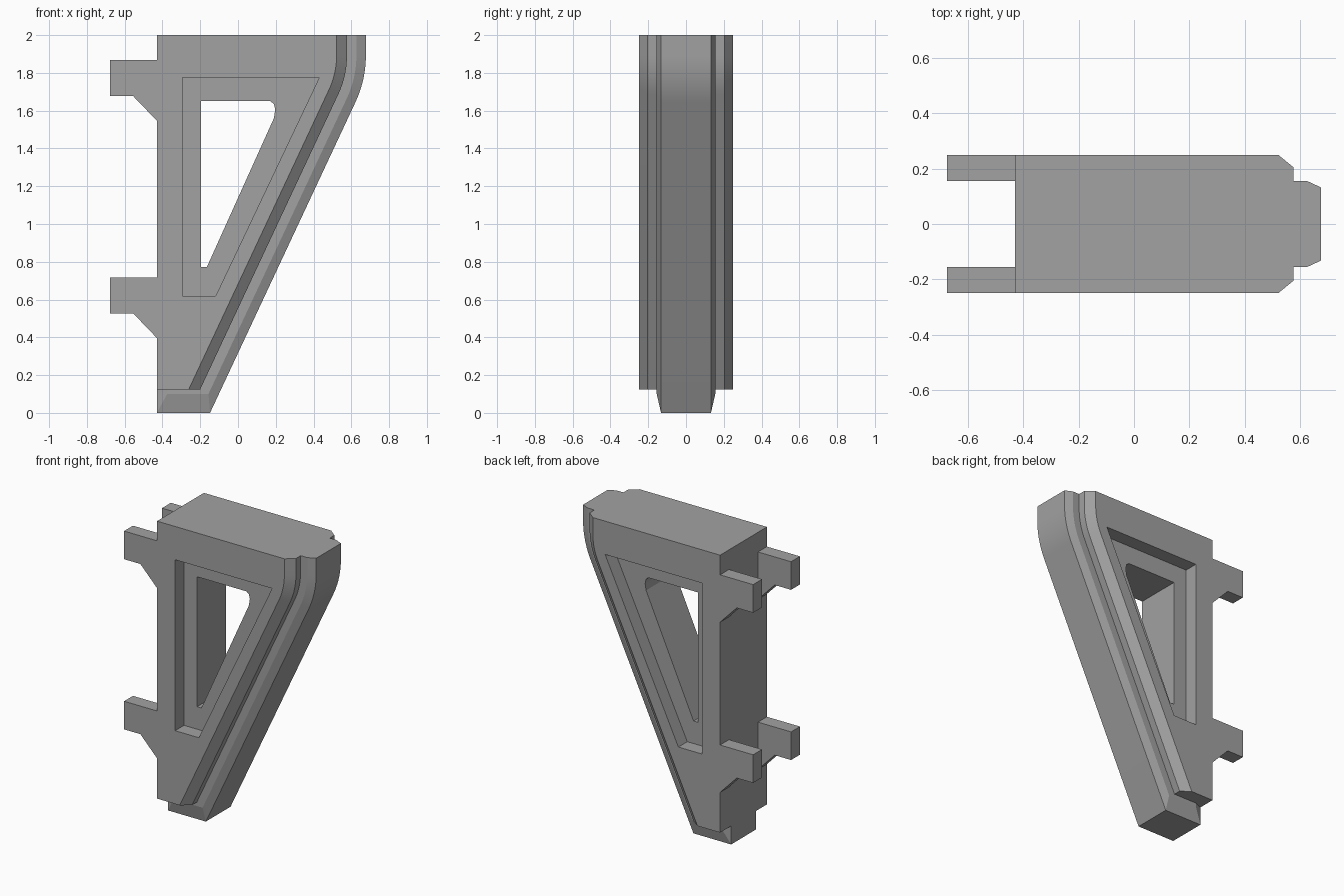
import bpy
import bmesh
from math import radians, sin, cos, tan, atan

cube = bpy.data.objects.get("Cube")
if cube:
    bpy.data.objects.remove(cube, do_unlink=True)

grey = bpy.data.materials.new("plain grey")
grey.use_nodes = True
colour = (0.36, 0.36, 0.36, 1)
grey.diffuse_color = colour
grey.node_tree.nodes["Principled BSDF"].inputs["Base Color"].default_value = colour

# Sloping front edge: vertical at the top, rounded into a straight slope
TOP, BACK, EDGE = 2.0, -0.43, 0.677
FOOT, SLOPE, RADIUS = -0.148, 0.468, 0.586
LEAN = atan(SLOPE)
BEND_X = EDGE - RADIUS
BEND_Z = (EDGE - FOOT) / SLOPE + RADIUS * tan(LEAN / 2)


def outline(inset, back, bottom, hooks=()):
    """Side outline with the sloping edge moved inwards by inset."""
    pts = [(back, TOP), (EDGE - inset, TOP)]
    steps = 10
    for i in range(steps + 1):
        a = -LEAN * i / steps
        r = RADIUS - inset
        pts.append((BEND_X + r * cos(a), BEND_Z + r * sin(a)))
    pts.append((FOOT + SLOPE * bottom - inset / cos(LEAN), bottom))
    pts.append((back, bottom))
    for z in hooks:
        pts += [(back, z - 0.32), (-0.555, z - 0.19), (-0.677, z - 0.19),
                (-0.677, z), (back, z)]
    return pts


def loft(name, layers):
    """Skin a stack of matching outlines, each given as (y, points)."""
    bm = bmesh.new()
    rings = [[bm.verts.new((x, y, z)) for x, z in pts] for y, pts in layers]
    for a, b in zip(rings, rings[1:]):
        for i in range(len(a)):
            j = (i + 1) % len(a)
            bm.faces.new((a[i], a[j], b[j], b[i]))
    bm.faces.new(rings[0])
    bm.faces.new(rings[-1])
    bmesh.ops.recalc_face_normals(bm, faces=bm.faces)
    mesh = bpy.data.meshes.new(name)
    bm.to_mesh(mesh)
    bm.free()
    mesh.materials.append(grey)
    ob = bpy.data.objects.new(name, mesh)
    bpy.context.collection.objects.link(ob)
    return ob


def cut(ob, pts):
    """Cut a hole of the given outline right through along y."""
    cutter = loft("cutter", [(-0.6, pts), (0.6, pts)])
    cutter.hide_render = True
    mod = ob.modifiers.new("hole", 'BOOLEAN')
    mod.operation = 'DIFFERENCE'
    mod.solver = 'EXACT'
    mod.object = cutter
    bpy.context.view_layer.update()
    graph = bpy.context.evaluated_depsgraph_get()
    mesh = bpy.data.meshes.new_from_object(ob.evaluated_get(graph))
    ob.modifiers.clear()
    ob.data = mesh
    bpy.data.objects.remove(cutter, do_unlink=True)


# Core: central web with bevelled rim and a window through it
rim = outline(0, BACK, 0)
face = outline(0.05, -0.375, 0.1)
core = loft("core_web", [(-0.155, face), (-0.132, rim), (0.132, rim), (0.155, face)])
cut(core, [(-0.197, 1.65), (0.172, 1.65), (0.19, 1.635), (0.197, 1.605),
           (0.19, 1.56), (-0.165, 0.772), (-0.197, 0.772)])

# Spine: closes the rear wall between the side plates
strip = [(BACK, TOP), (-0.31, TOP), (-0.31, 0.125), (BACK, 0.125)]
spine = loft("rear_spine", [(-0.16, strip), (0.16, strip)])

# Side plates: chamfered front edge, mounting hooks and an open pocket
parts = [core, spine]
hooks = (0.717, 1.867)
for name, side in (("front_plate", -1), ("back_plate", 1)):
    inner = outline(0.1, BACK, 0.125, hooks)
    outer = outline(0.155, BACK, 0.125, hooks)
    plate = loft(name, [(side * 0.155, inner), (side * 0.205, inner), (side * 0.25, outer)])
    cut(plate, [(-0.295, 1.775), (0.43, 1.775), (-0.118, 0.62), (-0.295, 0.62)])
    parts.append(plate)

# Smooth only the rounded bend
bpy.ops.object.select_all(action='DESELECT')
for ob in parts:
    ob.select_set(True)
bpy.context.view_layer.objects.active = core
bpy.ops.object.shade_smooth_by_angle(angle=radians(12))
